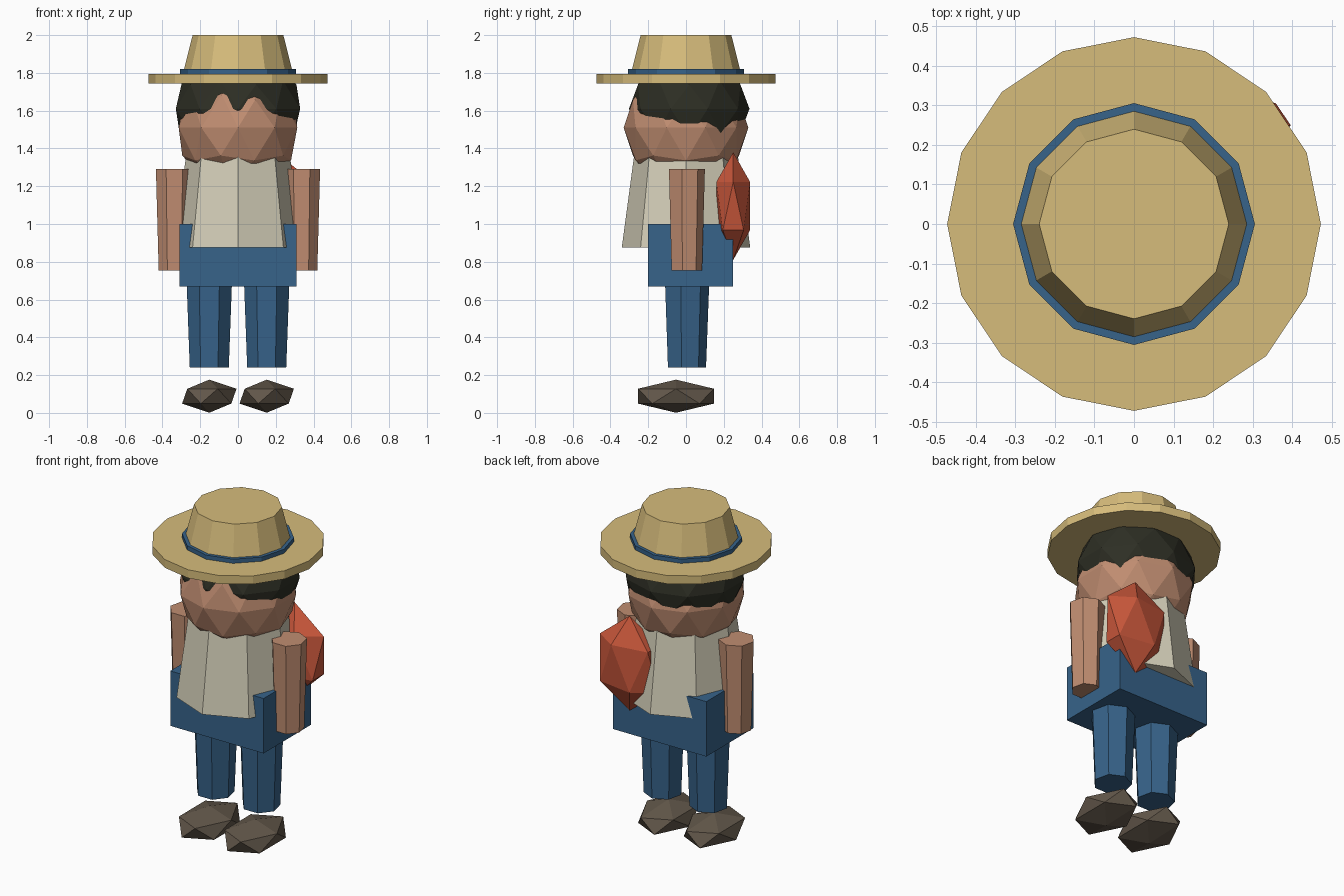
import bpy

cube = bpy.data.objects.get("Cube")
if cube:
    bpy.data.objects.remove(cube, do_unlink=True)


def make_material(name, hex_code):
    """Flat material from an sRGB hex colour, stored as linear values."""
    channels = [int(hex_code[i:i + 2], 16) / 255 for i in (0, 2, 4)]
    rgba = [((c + 0.055) / 1.055) ** 2.4 for c in channels] + [1]
    mat = bpy.data.materials.new(name)
    mat.use_nodes = True
    mat.diffuse_color = rgba
    bsdf = next(n for n in mat.node_tree.nodes if n.type == "BSDF_PRINCIPLED")
    bsdf.inputs["Base Color"].default_value = rgba
    bsdf.inputs["Roughness"].default_value = 0.9
    return mat


straw = make_material("straw", "D6BC7B")
denim = make_material("denim blue", "37638A")
skin = make_material("skin", "C08D71")
linen = make_material("cream linen", "D3CEB8")
hair_dark = make_material("dark hair", "2D2E24")
leather = make_material("brown leather", "62574A")
red = make_material("red cloth", "C9573B")


def finish(name, mat):
    obj = bpy.context.object
    obj.name = obj.data.name = name
    obj.data.materials.append(mat)
    bpy.ops.object.transform_apply(location=False, rotation=False, scale=True)
    bpy.ops.object.shade_flat()
    return obj


def tapered(name, mat, sides, r_bottom, r_top, z0, z1, x=0, y=0):
    bpy.ops.mesh.primitive_cone_add(vertices=sides, radius1=r_bottom, radius2=r_top,
                                    depth=z1 - z0, location=(x, y, (z0 + z1) / 2))
    return finish(name, mat)


def ball(name, mat, detail, centre, radii):
    bpy.ops.mesh.primitive_ico_sphere_add(subdivisions=detail, radius=1, location=centre)
    bpy.context.object.scale = radii
    return finish(name, mat)


# Hat
tapered("hat_brim", straw, 16, 0.473, 0.473, 1.745, 1.795)
tapered("hat_crown", straw, 12, 0.293, 0.24, 1.79, 2.0)
tapered("hat_band", denim, 12, 0.306, 0.306, 1.79, 1.82)

# Head and hair
ball("head", skin, 2, (0, 0, 1.51), (0.33, 0.33, 0.33))
ball("hair", hair_dark, 2, (0, 0.017, 1.61), (0.346, 0.319, 0.285))

# Shirt and hips
tapered("shirt", linen, 8, 0.34, 0.275, 0.875, 1.36)
bpy.ops.mesh.primitive_cube_add(size=1, location=(0, 0.025, 0.835))
bpy.context.object.scale = (0.62, 0.45, 0.33)
finish("hips", denim)

# Limbs and shoes
for side, s in (("left", 1), ("right", -1)):
    tapered(side + "_arm", skin, 7, 0.085, 0.1, 0.755, 1.29, x=0.337 * s)
    tapered(side + "_leg", denim, 7, 0.106, 0.123, 0.24, 0.69, x=0.152 * s)
    ball(side + "_shoe", leather, 1, (0.152 * s, -0.053, 0.0885), (0.161, 0.237, 0.0875))

# Bundle carried behind the left shoulder
ball("back_bundle", red, 1, (0.2, 0.25, 1.095), (0.22, 0.105, 0.285))
